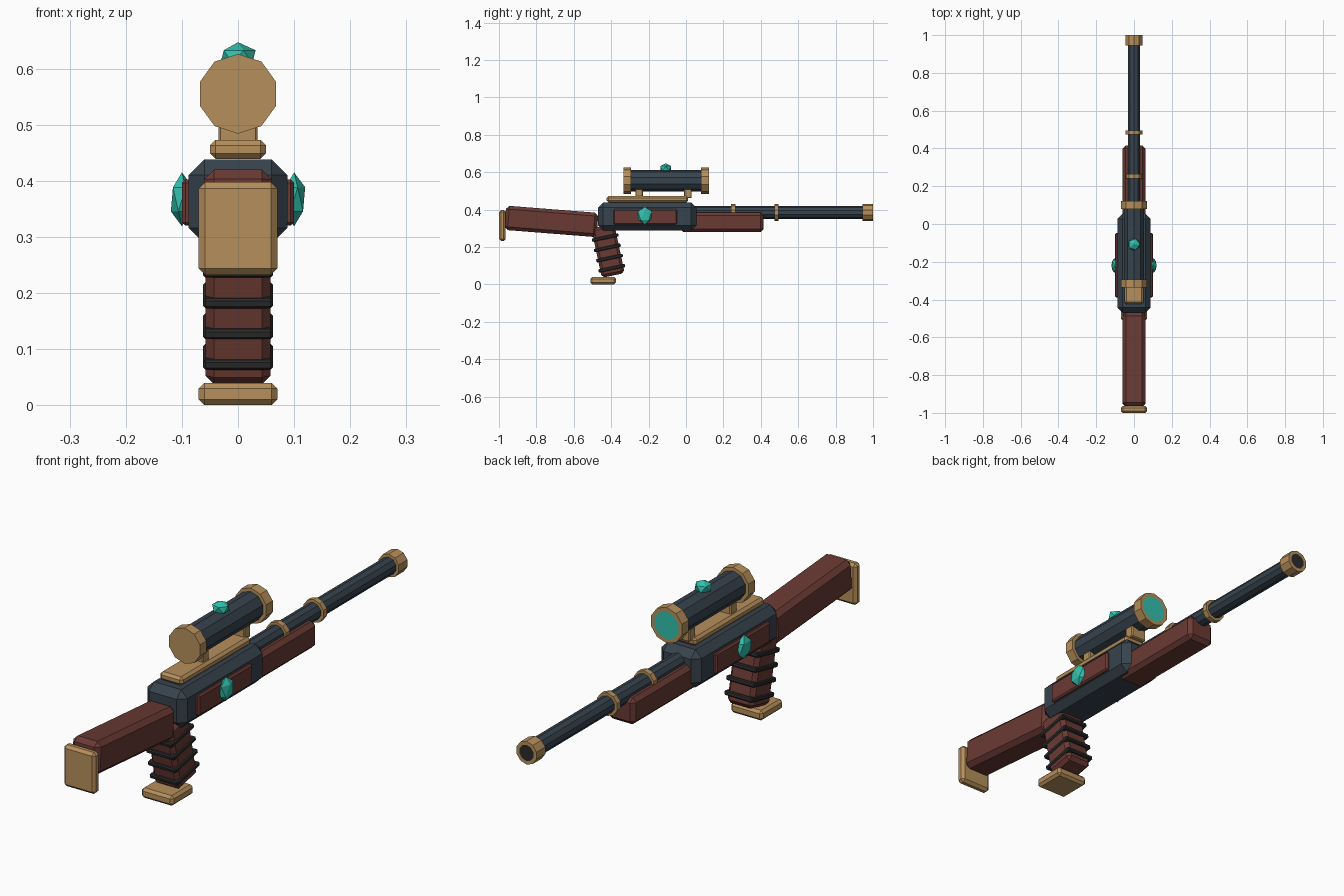
import bpy
import bmesh
from math import radians, sin, cos
from mathutils import Matrix, Vector

cube = bpy.data.objects.get("Cube")
if cube:
    bpy.data.objects.remove(cube, do_unlink=True)


def material(name, rgb):
    m = bpy.data.materials.new(name)
    m.use_nodes = True
    m.diffuse_color = (*rgb, 1)
    m.node_tree.nodes["Principled BSDF"].inputs["Base Color"].default_value = (*rgb, 1)
    return m


brass = material("brass", (0.47, 0.275, 0.105))
wood = material("red_wood", (0.145, 0.042, 0.034))
steel = material("blue_steel", (0.038, 0.056, 0.074))
teal = material("teal_crystal", (0.032, 0.53, 0.42))
black = material("black_rubber", (0.024, 0.024, 0.024))


def finish(bm, name, *mats):
    mesh = bpy.data.meshes.new(name)
    bm.to_mesh(mesh)
    bm.free()
    for m in mats:
        mesh.materials.append(m)
    ob = bpy.data.objects.new(name, mesh)
    bpy.context.collection.objects.link(ob)
    return ob


def box(name, mat, center, size, bevel=0.01, tilt=0):
    """Chamfered block, tilted about the x axis."""
    bm = bmesh.new()
    bmesh.ops.create_cube(bm, size=1)
    bmesh.ops.scale(bm, vec=size, verts=bm.verts)
    if bevel:
        bmesh.ops.bevel(bm, geom=bm.edges[:], offset=bevel, segments=1, affect='EDGES')
    bmesh.ops.transform(bm, verts=bm.verts,
                        matrix=Matrix.Translation(center) @ Matrix.Rotation(radians(tilt), 4, 'X'))
    return finish(bm, name, mat)


def tube(name, mat, y0, y1, z, r, end_mat=None, rim=0.015):
    """Ten-sided rod along y; end_mat colours an inset face on the +y end."""
    bm = bmesh.new()
    bmesh.ops.create_cone(bm, cap_ends=True, segments=10, radius1=r, radius2=r, depth=y1 - y0)
    bmesh.ops.transform(bm, verts=bm.verts,
                        matrix=Matrix.Translation((0, (y0 + y1) / 2, z)) @ Matrix.Rotation(radians(90), 4, 'X'))
    if end_mat:
        bm.normal_update()
        end = max(bm.faces, key=lambda f: f.normal.y)
        bmesh.ops.inset_region(bm, faces=[end], thickness=rim)
        end.material_index = 1
    return finish(bm, name, mat, *([end_mat] if end_mat else []))


def gem(name, center, radii):
    bm = bmesh.new()
    bmesh.ops.create_icosphere(bm, subdivisions=1, radius=1)
    bmesh.ops.scale(bm, vec=radii, verts=bm.verts)
    bmesh.ops.translate(bm, vec=center, verts=bm.verts)
    return finish(bm, name, teal)


# Stock and butt plate
box("butt_plate", brass, (0, -0.982, 0.315), (0.14, 0.036, 0.165), 0.011)
box("stock", wood, (0, -0.72, 0.337), (0.122, 0.495, 0.13), 0.018, -4.5)

# Receiver with side panels and gems
box("receiver", steel, (0, -0.208, 0.363), (0.176, 0.526, 0.15), 0.028)
for side, s in (("left", 1), ("right", -1)):
    box(side + "_panel", wood, (s * 0.08, -0.218, 0.361), (0.04, 0.34, 0.082), 0.006)
    gem(side + "_gem", (s * 0.1, -0.22, 0.367), (0.022, 0.043, 0.048))

# Grip, wrapped by four bands, with a base plate
tilt = 12
grip_center = Vector((0, -0.417, 0.18))
grip_axis = Vector((0, -sin(radians(tilt)), cos(radians(tilt))))
box("grip", wood, grip_center, (0.116, 0.125, 0.27), 0.015, tilt)
for i in range(4):
    box(f"grip_band_{i + 1}", black, grip_center + grip_axis * (0.072 - 0.056 * i),
        (0.124, 0.145, 0.018), 0.004, tilt)
box("grip_base", brass, (0, -0.443, 0.02), (0.14, 0.137, 0.04), 0.01)

# Barrel, rings, muzzle and forestock
box("forestock", wood, (0, 0.192, 0.332), (0.12, 0.445, 0.105), 0.016)
barrel_z = 0.384
tube("barrel", steel, 0.0, 0.96, barrel_z, 0.034)
tube("barrel_ring_rear", brass, 0.241, 0.264, barrel_z, 0.045)
tube("barrel_ring_front", brass, 0.473, 0.495, barrel_z, 0.046)
tube("muzzle", brass, 0.945, 1.0, barrel_z, 0.046, black, 0.014)

# Scope on its rail
box("scope_rail", brass, (0, -0.206, 0.456), (0.1, 0.436, 0.034), 0.01)
for name, y in (("rear", -0.25), ("front", 0.01)):
    box(f"scope_mount_{name}", brass, (0, y, 0.486), (0.07, 0.04, 0.05), 0.004)
scope_z = 0.555
tube("scope_body", steel, -0.31, 0.1, scope_z, 0.057)
tube("scope_cap_rear", brass, -0.335, -0.295, scope_z, 0.071)
tube("scope_cap_front", brass, 0.08, 0.122, scope_z, 0.071, teal, 0.016)
gem("scope_gem", (0, -0.108, 0.621), (0.035, 0.034, 0.026))
